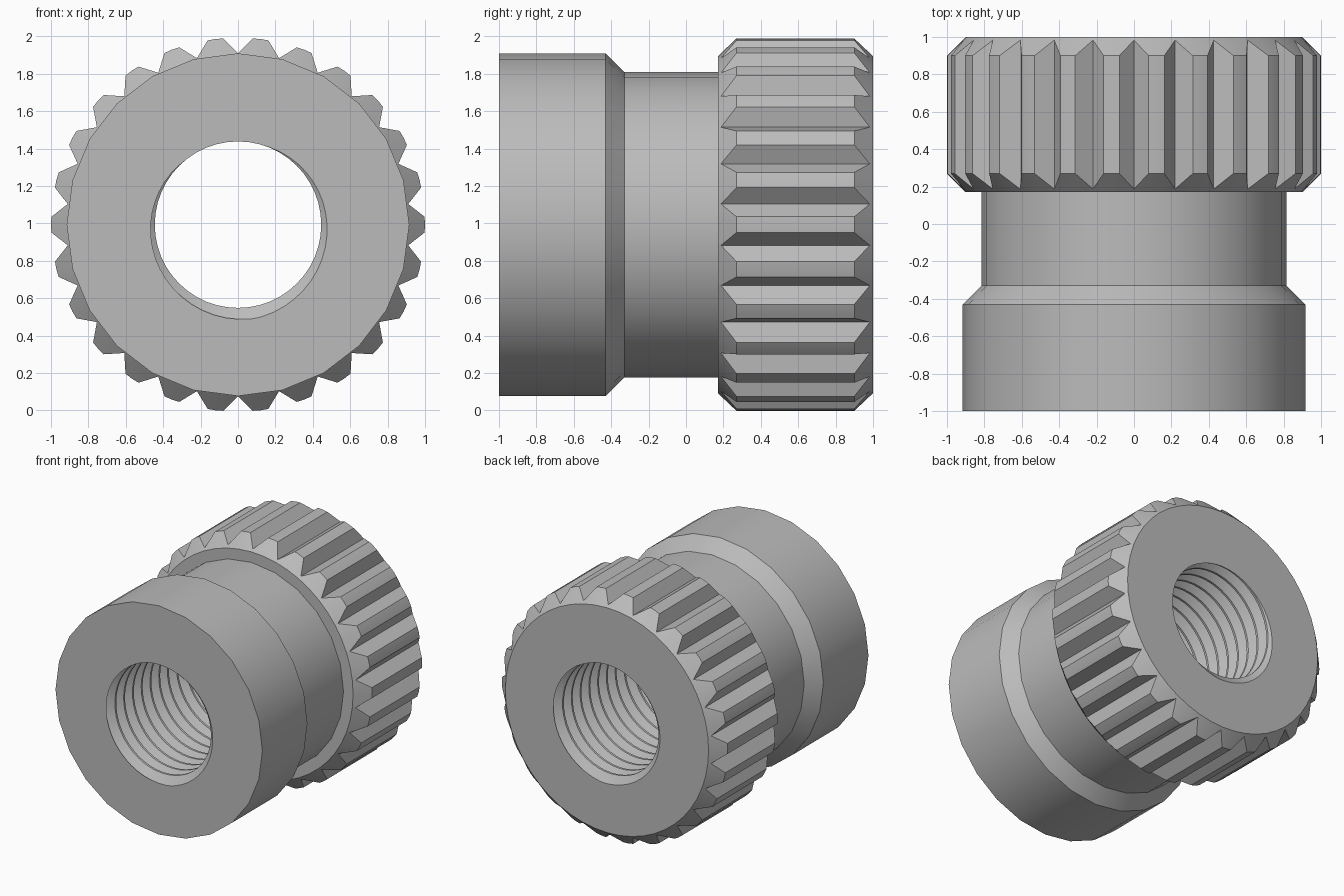
import bpy, bmesh
from math import sin, cos, tau, pi

if "Cube" in bpy.data.objects:
    bpy.data.objects.remove(bpy.data.objects["Cube"], do_unlink=True)

AXIS_Z = 0.993
TEETH = 26

steel = bpy.data.materials.new("grey metal")
steel.use_nodes = True
grey = (0.5, 0.5, 0.5, 1)
steel.diffuse_color = grey
steel.node_tree.nodes["Principled BSDF"].inputs["Base Color"].default_value = grey


def polar(r, a, y):
    return (r * cos(a), y, AXIS_Z + r * sin(a))


def make_object(name, bm):
    bmesh.ops.remove_doubles(bm, verts=bm.verts, dist=1e-5)
    bmesh.ops.recalc_face_normals(bm, faces=bm.faces)
    mesh = bpy.data.meshes.new(name)
    bm.to_mesh(mesh)
    bm.free()
    mesh.materials.append(steel)
    ob = bpy.data.objects.new(name, mesh)
    bpy.context.collection.objects.link(ob)
    return ob


def lathe(name, profile, sides):
    """Closed solid turned around the y axis from (y, radius) points."""
    bm = bmesh.new()
    rings = [[bm.verts.new(polar(r, tau * i / sides, y)) for i in range(sides)]
             for y, r in profile]
    for lo, hi in zip(rings, rings[1:]):
        for i in range(sides):
            j = (i + 1) % sides
            bm.faces.new((lo[i], lo[j], hi[j], hi[i]))
    bm.faces.new(rings[0])
    bm.faces.new(rings[-1])
    return make_object(name, bm)


def groove_cutter():
    """V-shaped prisms between the teeth."""
    bm = bmesh.new()
    for k in range(TEETH):
        a = tau * (k + 0.5) / TEETH
        ends = []
        for y in (0.1, 1.1):
            tri = []
            for r, side in ((0.917, 0), (1.057, -0.14), (1.057, 0.14)):
                tri.append(bm.verts.new((r * cos(a) - side * sin(a), y,
                                         AXIS_Z + r * sin(a) + side * cos(a))))
            ends.append(tri)
            bm.faces.new(tri)
        for i in range(3):
            j = (i + 1) % 3
            bm.faces.new((ends[0][i], ends[0][j], ends[1][j], ends[1][i]))
    return make_object("groove_cutter", bm)


def thread_cutter(pitch=0.111, major=0.51, depth=0.065, sides=48, end=1.03):
    """Screw-shaped solid: sharp root, narrow flat crest."""
    steps = (0, 0.42, 0.58)
    turns = int(2 * end / pitch) + 4
    start = -1 - 2 * pitch
    phase = 0.22

    def point(i, turn, step):
        lead = pitch * (i / sides - phase)
        y = max(-end, min(end, start + lead + pitch * (turn + step)))
        u = ((y - start - lead) / pitch) % 1
        r = major - depth * min(min(u, 1 - u) / 0.42, 1)
        return polar(r, -tau * i / sides, y)

    bm = bmesh.new()
    rows = [(t, s) for t in range(-1, turns + 1) for s in steps]
    cols = [[bm.verts.new(point(i, *row)) for row in rows] for i in range(sides + 1)]
    for a, b in zip(cols, cols[1:]):
        for k in range(len(rows) - 1):
            bm.faces.new((a[k], b[k], b[k + 1], a[k + 1]))
    bmesh.ops.remove_doubles(bm, verts=bm.verts, dist=1e-5)
    bmesh.ops.dissolve_degenerate(bm, edges=bm.edges, dist=1e-5)
    rim = [e for e in bm.edges if e.is_boundary]
    bmesh.ops.holes_fill(bm, edges=rim, sides=0)
    return make_object("thread_cutter", bm)


def combine(ob, other, operation):
    mod = ob.modifiers.new(operation.lower(), "BOOLEAN")
    mod.operation = operation
    mod.solver = "EXACT"
    mod.object = other
    bpy.context.view_layer.objects.active = ob
    bpy.ops.object.modifier_apply(modifier=mod.name)
    bpy.data.objects.remove(other, do_unlink=True)


# Knurled ring with chamfered rims
insert = lathe("threaded_insert",
               [(0.17, 0.9), (0.27, 1), (0.9, 1), (1, 0.9)], TEETH * 2)
combine(insert, groove_cutter(), "DIFFERENCE")

# Front collar, chamfer and neck
sleeve = lathe("sleeve",
               [(-1, 0.916), (-0.43, 0.916), (-0.33, 0.816), (0.5, 0.816)], 24)
combine(insert, sleeve, "UNION")

# Threaded bore
combine(insert, thread_cutter(), "DIFFERENCE")

# Smooth turned surfaces, crisp machined edges
bpy.ops.object.select_all(action="DESELECT")
insert.select_set(True)
bpy.context.view_layer.objects.active = insert
bpy.ops.object.shade_smooth_by_angle(angle=pi / 7)
